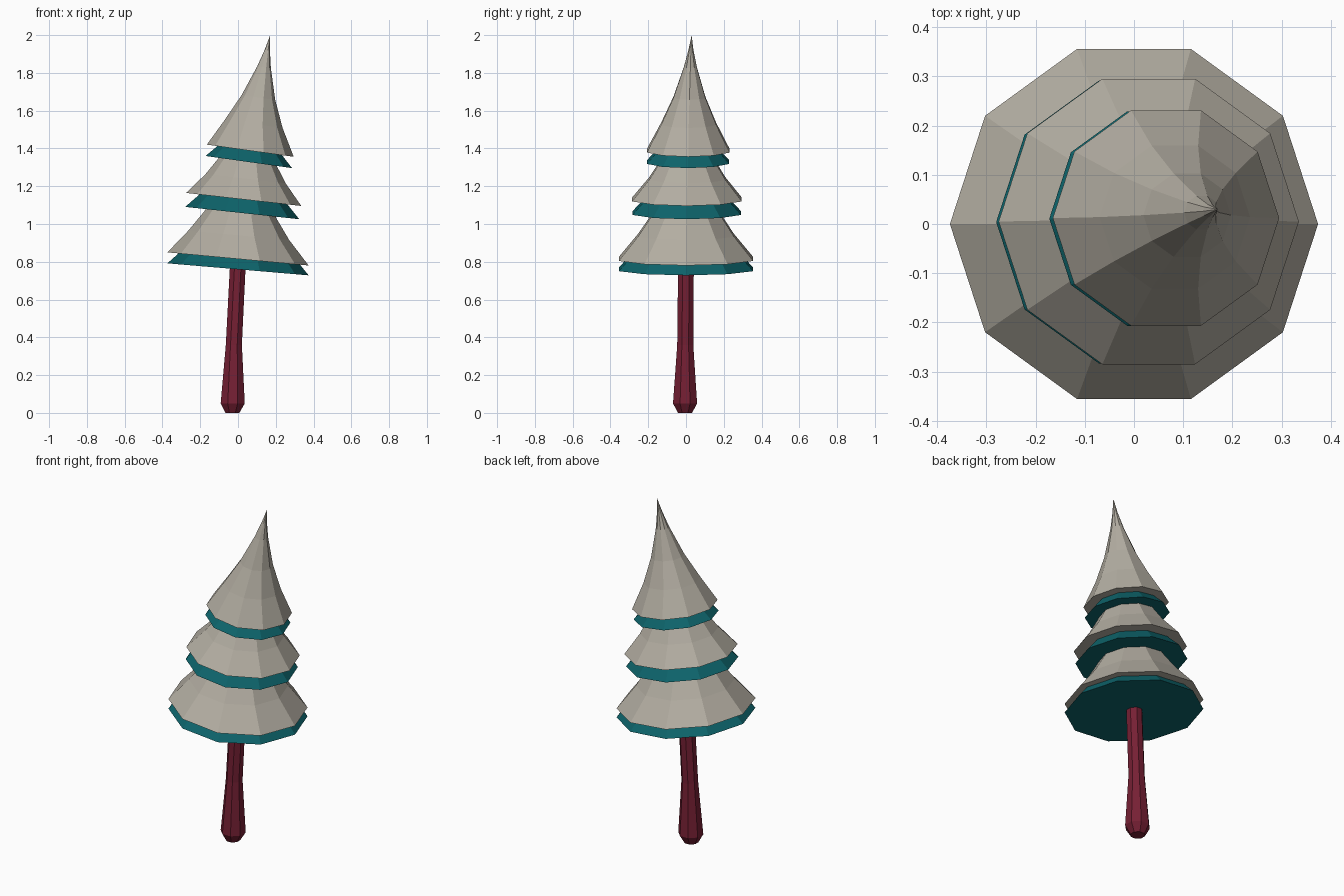
import bpy
import bmesh
import math

cube = bpy.data.objects.get("Cube")
if cube:
    bpy.data.objects.remove(cube, do_unlink=True)


def make_material(name, rgb):
    mat = bpy.data.materials.new(name)
    mat.use_nodes = True
    color = (*rgb, 1.0)
    mat.diffuse_color = color
    mat.node_tree.nodes["Principled BSDF"].inputs["Base Color"].default_value = color
    return mat


snow = make_material("warm grey snow", (0.45, 0.42, 0.36))
teal = make_material("teal foliage", (0.004, 0.125, 0.145))
bark = make_material("dark red bark", (0.18, 0.014, 0.034))


def loft(name, rings, sides, slope, mat, tip=None, turn=0.0):
    """Skin rings (x, y, z, radius) that lean by slope along x."""
    bm = bmesh.new()
    loops = []
    for x, y, z, r in rings:
        loop = []
        for i in range(sides):
            a = turn + math.tau * i / sides
            dx, dy = r * math.cos(a), r * math.sin(a)
            loop.append(bm.verts.new((x + dx, y + dy, z + slope * dx)))
        loops.append(loop)
    for low, high in zip(loops, loops[1:]):
        for i in range(sides):
            j = (i + 1) % sides
            bm.faces.new((low[i], low[j], high[j], high[i]))
    bm.faces.new(loops[0][::-1])
    if tip:
        point = bm.verts.new(tip)
        for i in range(sides):
            bm.faces.new((loops[-1][i], loops[-1][(i + 1) % sides], point))
    else:
        bm.faces.new(loops[-1])
    bmesh.ops.recalc_face_normals(bm, faces=bm.faces)
    mesh = bpy.data.meshes.new(name)
    bm.to_mesh(mesh)
    bm.free()
    mesh.materials.append(mat)
    obj = bpy.data.objects.new(name, mesh)
    bpy.context.collection.objects.link(obj)
    return obj


# Trunk: chamfered foot, slight bow, flared base
loft("trunk", [
    (-0.03, -0.005, 0.0, 0.04),
    (-0.028, -0.005, 0.05, 0.069),
    (-0.022, -0.004, 0.36, 0.046),
    (0.0, 0.0, 0.8, 0.045),
], 8, 0.0, bark, turn=math.pi / 8)

# Snow layers: concave skirts, the last one drawn out to a bent tip
loft("lower_snow", [
    (0.0, 0.0, 0.815, 0.374),
    (0.004, 0.0, 0.94, 0.267),
    (0.012, 0.002, 1.05, 0.19),
    (0.025, 0.004, 1.15, 0.14),
], 10, -0.093, snow)
loft("middle_snow", [
    (0.03, 0.005, 1.13, 0.305),
    (0.04, 0.007, 1.24, 0.212),
    (0.05, 0.009, 1.335, 0.15),
    (0.062, 0.011, 1.43, 0.11),
], 10, -0.113, snow)
loft("top_snow", [
    (0.065, 0.012, 1.388, 0.23),
    (0.083, 0.014, 1.53, 0.153),
    (0.108, 0.018, 1.67, 0.089),
    (0.138, 0.023, 1.83, 0.036),
    (0.155, 0.026, 1.92, 0.014),
], 10, -0.14, snow, tip=(0.17, 0.03, 2.0))

# Teal foliage skirts showing under each snow layer
for name, x, y, z, r, slope in (
    ("lower_foliage", 0.0, 0.0, 0.76, 0.374, -0.085),
    ("middle_foliage", 0.022, 0.004, 1.058, 0.302, -0.108),
    ("top_foliage", 0.057, 0.011, 1.328, 0.229, -0.14),
):
    loft(name, [(x, y, z, r), (x + 0.01, y, z + 0.12, r - 0.115)],
         10, slope, teal)
